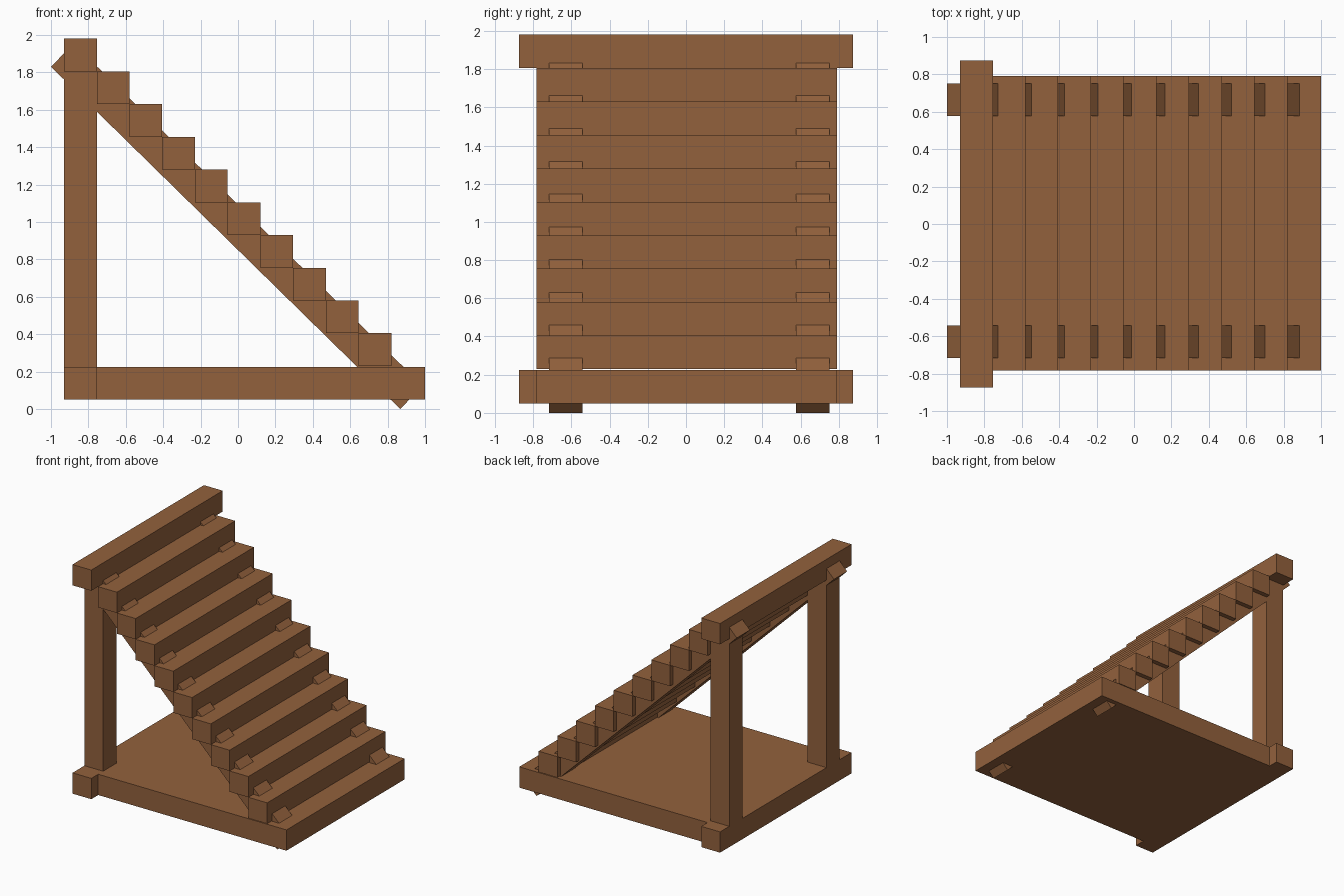
import bpy
import math
from mathutils import Vector, Matrix

if "Cube" in bpy.data.objects:
    bpy.data.objects.remove(bpy.data.objects["Cube"])

T = 0.175                     # timber thickness and step pitch
BACK, BASE = -0.93, 0.05      # back face of the frame, underside of the base
Y0, Y1 = -0.783, 0.791        # tread and base width
RAILS = ((-0.717, "front"), (0.577, "back"))   # near edge of each post/stringer

wood = bpy.data.materials.new("wood")
wood.diffuse_color = (0.29, 0.12, 0.046, 1)
wood.use_nodes = True
wood.node_tree.nodes["Principled BSDF"].inputs["Base Color"].default_value = wood.diffuse_color


def beam(name, lo, hi):
    """Axis-aligned timber between two corners."""
    lo, hi = Vector(lo), Vector(hi)
    bpy.ops.mesh.primitive_cube_add(size=1)
    ob = bpy.context.object
    ob.name = name
    ob.data.transform(Matrix.Diagonal((*(hi - lo), 1)))
    ob.location = (lo + hi) / 2
    ob.data.materials.append(wood)
    return ob


# Base deck and the wide cross beams at the back
beam("base_deck", (BACK + T, Y0, BASE), (1.0, Y1, BASE + T))
beam("bottom_cross_beam", (BACK, -0.875, BASE), (BACK + T, 0.875, BASE + T))
beam("top_cross_beam", (BACK, -0.875, 1.805), (BACK + T, 0.875, 1.98))

# Nine treads descending to the right
for i in range(9):
    x, z = BACK + T * (i + 1), 1.805 - T * i
    beam(f"tread_{i + 1}", (x, Y0, z - T), (x + T, Y1, z))

# Posts and sloping stringers; the stringer's lower edge runs from a to b
a, b = Vector((-1.0, 0, 1.83)), Vector((0.867, 0, 0.0))
run = b - a
angle = math.atan2(-run.z, run.x)
normal = Vector((math.sin(angle), 0, math.cos(angle)))
for y, side in RAILS:
    beam(f"{side}_post", (BACK, y, BASE + T), (BACK + T, y + T, 1.805))
    s = beam(f"{side}_stringer", (0, 0, 0), (run.length, T, 0.173))
    s.rotation_euler.y = angle
    s.location = (a + b) / 2 + normal * 0.0865 + Vector((0, y + T / 2, 0))
